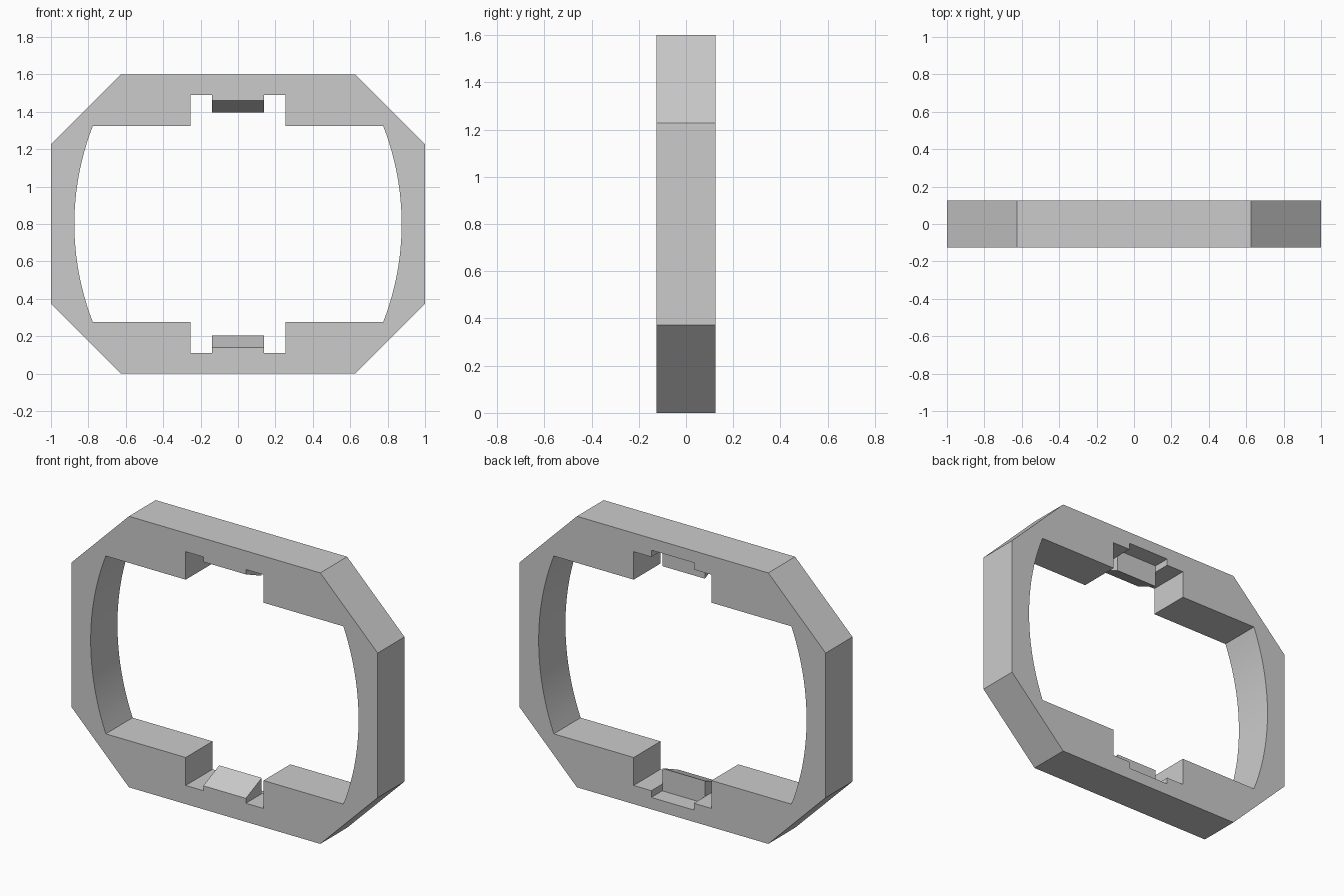
import bpy, bmesh, math

cube = bpy.data.objects.get("Cube")
if cube:
    bpy.data.objects.remove(cube, do_unlink=True)

MID = 0.8      # mirror height of the frame
HALF = 0.125   # half depth

grey = bpy.data.materials.new("grey plastic")
grey.use_nodes = True
colour = (0.6, 0.6, 0.6, 1)
grey.diffuse_color = colour
grey.node_tree.nodes["Principled BSDF"].inputs["Base Color"].default_value = colour


def prism(name, outline, axis, start, end):
    """Extrude an outline along y (outline in x, z) or x (outline in y, z)."""
    bm = bmesh.new()
    place = (lambda a, z, d: (a, d, z)) if axis == "y" else (lambda a, z, d: (d, a, z))
    face = bm.faces.new([bm.verts.new(place(a, z, start)) for a, z in outline])
    moved = bmesh.ops.extrude_face_region(bm, geom=[face])["geom"]
    shift = place(0, 0, end - start)
    bmesh.ops.translate(bm, vec=shift, verts=[v for v in moved if isinstance(v, bmesh.types.BMVert)])
    bmesh.ops.recalc_face_normals(bm, faces=bm.faces)
    mesh = bpy.data.meshes.new(name)
    bm.to_mesh(mesh)
    bm.free()
    mesh.materials.append(grey)
    obj = bpy.data.objects.new(name, mesh)
    bpy.context.collection.objects.link(obj)
    return obj


def combine(target, tool, operation):
    """Apply a boolean and remove the tool."""
    mod = target.modifiers.new("boolean", "BOOLEAN")
    mod.operation, mod.object, mod.solver = operation, tool, "EXACT"
    bpy.context.view_layer.objects.active = target
    bpy.ops.object.modifier_apply(modifier=mod.name)
    bpy.data.objects.remove(tool, do_unlink=True)


def four_way(quarter):
    """Mirror a top right quarter outline (x, height above middle) into a loop."""
    right = quarter + [(x, -z) for x, z in reversed(quarter)]
    loop = right + [(-x, z) for x, z in reversed(right)]
    return [(x, MID + z) for x, z in loop]


# Chamfered outer body
frame = prism("frame", four_way([(0.625, 0.8), (1, 0.427)]), "y", -HALF, HALF)

# Opening with bowed sides and stepped notches
radius, steps = 1.44, 10
sweep = math.asin(0.525 / radius)
bow = [(0.875 - radius + radius * math.cos(a), radius * math.sin(a))
       for a in (sweep * (1 - (i + 0.5) / (steps + 0.5) + 0.5 / (steps + 0.5)) for i in range(steps + 1))]
bow[-1] = (bow[-1][0], max(bow[-1][1], 0.02))
opening = four_way([(0.254, 0.69), (0.254, 0.525)] + bow)
combine(frame, prism("opening_cutter", opening, "y", -0.5, 0.5), "DIFFERENCE")

# Wedge catches, each with a pocket behind it
RIDGE, WIDE = 0.023, 0.139
for side in (1, -1):
    def flip(points):
        return [(y, MID + side * (z - MID)) for y, z in points]
    pocket = flip([(RIDGE, 0.07), (0.3, 0.07), (0.3, 0.3), (RIDGE, 0.3)])
    combine(frame, prism("pocket_cutter", pocket, "x", -WIDE, WIDE), "DIFFERENCE")
    wedge = flip([(-HALF, 0.09), (RIDGE, 0.09), (RIDGE, 0.203), (-HALF, 0.139)])
    combine(frame, prism("catch", wedge, "x", -WIDE, WIDE), "UNION")

# Smooth bowed sides, sharp corners
bpy.ops.object.select_all(action="DESELECT")
frame.select_set(True)
bpy.context.view_layer.objects.active = frame
bpy.ops.object.shade_smooth_by_angle(angle=math.radians(20))
